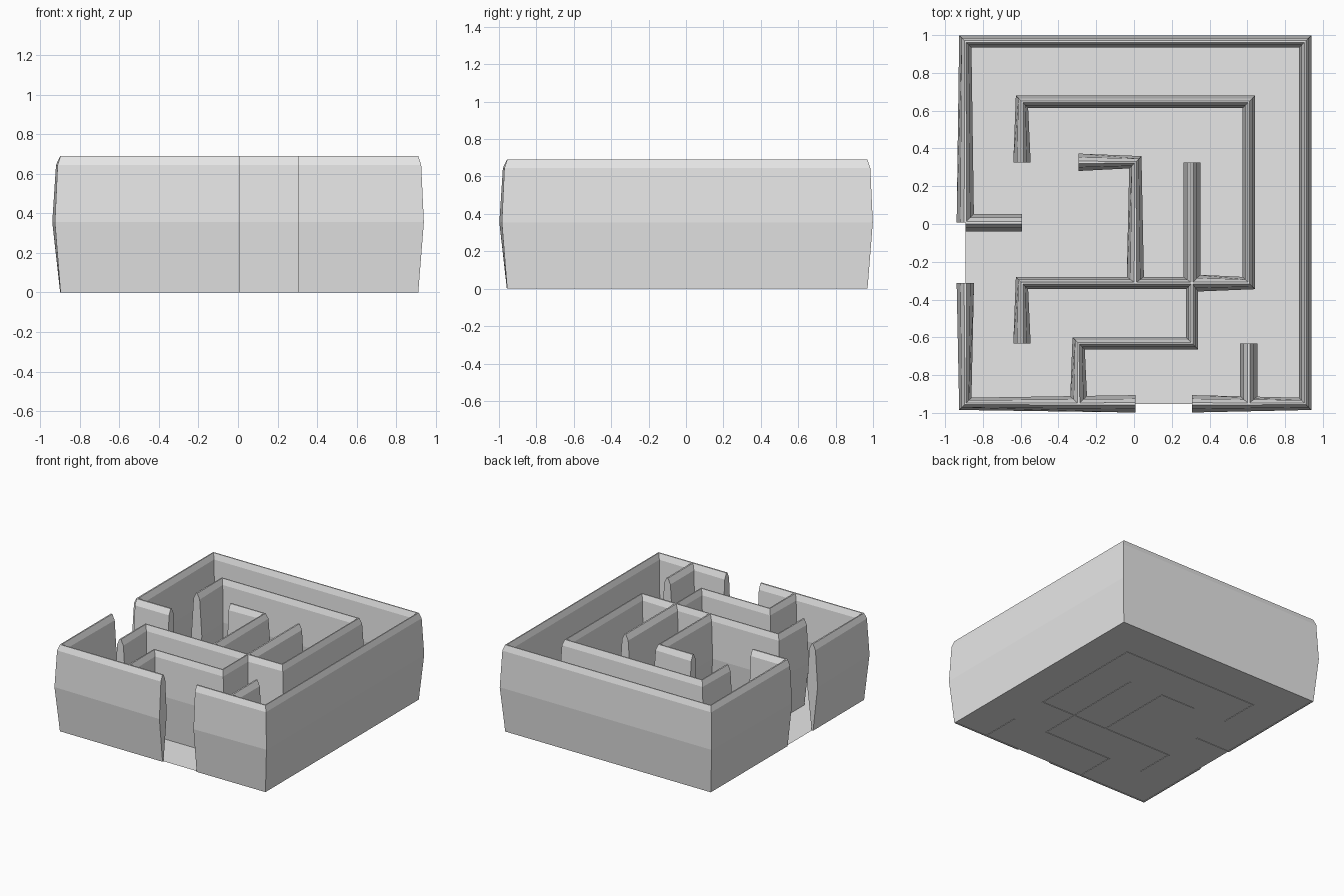
import bpy, bmesh
from mathutils import Vector

cube = bpy.data.objects.get("Cube")
if cube:
    bpy.data.objects.remove(cube, do_unlink=True)

# One plain grey for everything
grey = bpy.data.materials.new("light grey")
grey.use_nodes = True
grey.diffuse_color = (0.8, 0.8, 0.8, 1)
grey.node_tree.nodes["Principled BSDF"].inputs["Base Color"].default_value = (0.8, 0.8, 0.8, 1)

# Wall cross-section: (half width, height), widest at mid height
PROFILE = [(0.006, 0), (0.046, 0.355), (0.027, 0.645), (0.006, 0.69)]


def cell(col, row):
    """Position of a maze grid corner; columns from the right side, rows from the front."""
    return Vector((-0.893 + 0.3 * col, -0.952 + 0.3197 * row))


def add_object(name, bm):
    bmesh.ops.recalc_face_normals(bm, faces=bm.faces)
    mesh = bpy.data.meshes.new(name)
    bm.to_mesh(mesh)
    bm.free()
    mesh.materials.append(grey)
    obj = bpy.data.objects.new(name, mesh)
    bpy.context.collection.objects.link(obj)


def wall(name, corners):
    """Sweep the cross-section along a path of grid corners."""
    path = [cell(*c) for c in corners]
    dirs = [(b - a).normalized() for a, b in zip(path, path[1:])]
    bm = bmesh.new()
    rings = []
    for i, p in enumerate(path):
        # Side direction is the plain bisector, so walls narrow at corners
        along = (dirs[max(i - 1, 0)] + dirs[min(i, len(dirs) - 1)]).normalized()
        side = Vector((-along.y, along.x))
        outline = PROFILE + [(-w, z) for w, z in reversed(PROFILE)]
        rings.append([bm.verts.new((*(p + side * w), z)) for w, z in outline])
    n = len(rings[0])
    for a, b in zip(rings, rings[1:]):
        for k in range(n):
            m = (k + 1) % n
            bm.faces.new((a[k], a[m], b[m], b[k]))
    bm.faces.new(rings[0])
    bm.faces.new(rings[-1])
    add_object(name, bm)


# Outer walls with two openings
wall("outer_wall_main", [(0, 3), (0, 6), (6, 6), (6, 0), (4, 0)])
wall("outer_wall_corner", [(3, 0), (0, 0), (0, 2)])

# Inner walls
wall("entrance_stub_wall", [(0, 3), (2 - 1, 3)])
wall("inner_ring_wall", [(1, 4), (1, 5), (5, 5), (5, 2), (4, 2)])
wall("winding_wall", [(1, 1), (1, 2), (4, 2), (4, 1), (2, 1), (2, 0)])
wall("hook_wall", [(2, 4), (3, 4), (3, 2)])
wall("straight_wall", [(4, 4), (4, 2)])
wall("front_stub_wall", [(5, 1), (5, 0)])

# Floor sheet reaching the centre lines of the outer walls
bm = bmesh.new()
low, high = cell(0, 0), cell(6, 6)
bm.faces.new([bm.verts.new((x, y, 0.003)) for x, y in
              ((low.x, low.y), (high.x, low.y), (high.x, high.y), (low.x, high.y))])
add_object("floor", bm)
